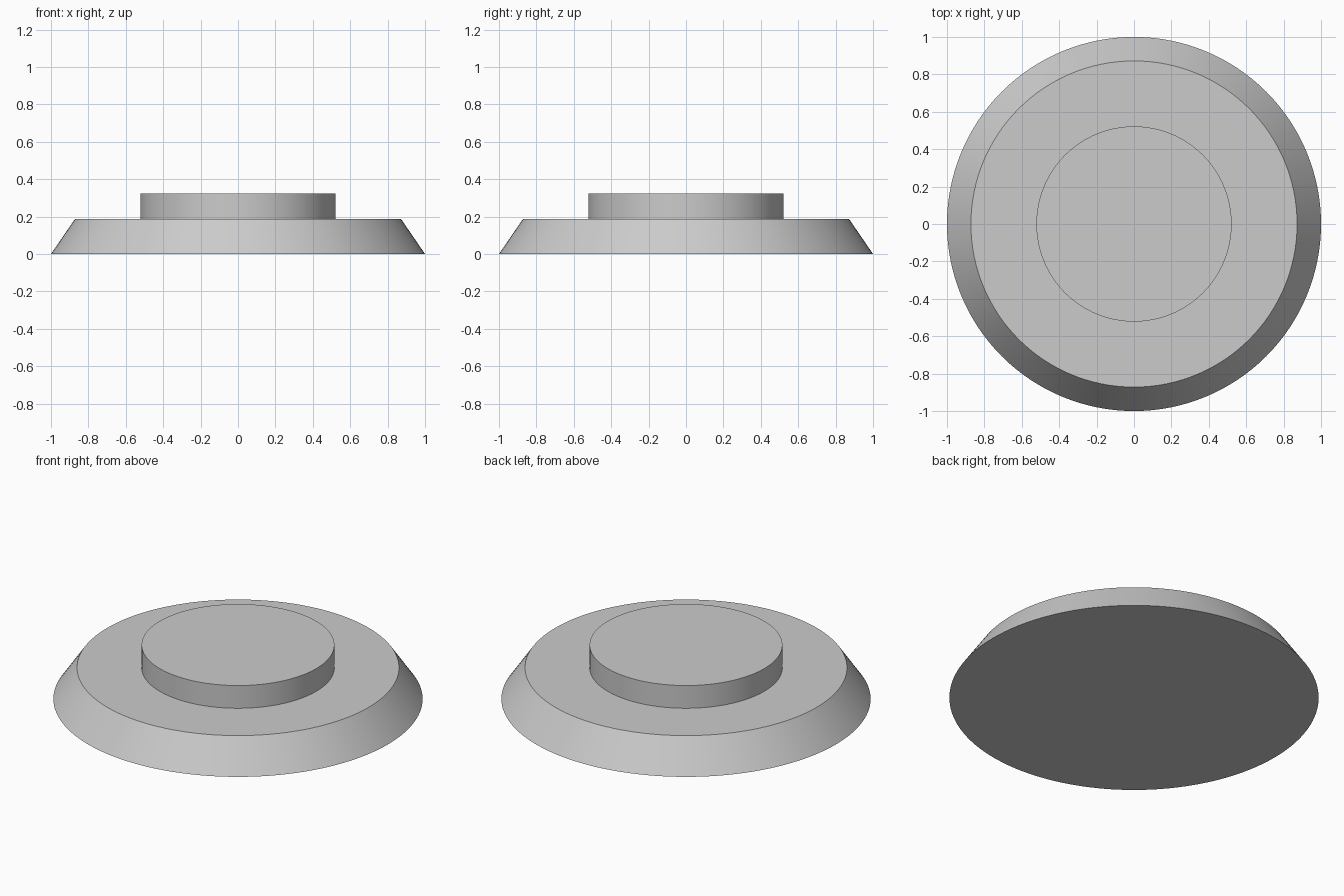
import bpy
import bmesh
from mathutils import Matrix

cube = bpy.data.objects.get("Cube")
if cube:
    bpy.data.objects.remove(cube, do_unlink=True)

SEGMENTS = 128

grey = bpy.data.materials.new("plain grey")
grey.use_nodes = True
colour = (0.6, 0.6, 0.6, 1)
grey.diffuse_color = colour
grey.node_tree.nodes["Principled BSDF"].inputs["Base Color"].default_value = colour


def turned_solid(name, profile):
    """Closed round solid from (radius, height) rings, bottom to top."""
    bm = bmesh.new()
    rings = []
    for radius, height in profile:
        ring = bmesh.ops.create_circle(
            bm, segments=SEGMENTS, radius=radius,
            matrix=Matrix.Translation((0, 0, height)))["verts"]
        rings.append(ring)
    for low, high in zip(rings, rings[1:]):
        for i in range(SEGMENTS):
            j = (i + 1) % SEGMENTS
            bm.faces.new((low[i], low[j], high[j], high[i]))
    bm.faces.new(rings[0])
    bm.faces.new(rings[-1])
    bmesh.ops.recalc_face_normals(bm, faces=bm.faces)
    mesh = bpy.data.meshes.new(name)
    bm.to_mesh(mesh)
    bm.free()
    mesh.materials.append(grey)
    obj = bpy.data.objects.new(name, mesh)
    bpy.context.collection.objects.link(obj)
    bpy.ops.object.select_all(action="DESELECT")
    obj.select_set(True)
    bpy.context.view_layer.objects.active = obj
    bpy.ops.object.shade_smooth_by_angle()
    return obj


# Sloping base and raised centre, turned as one stepped solid
turned_solid("stepped_round_base",
             [(1, 0), (0.872, 0.187), (0.522, 0.187), (0.522, 0.323)])
